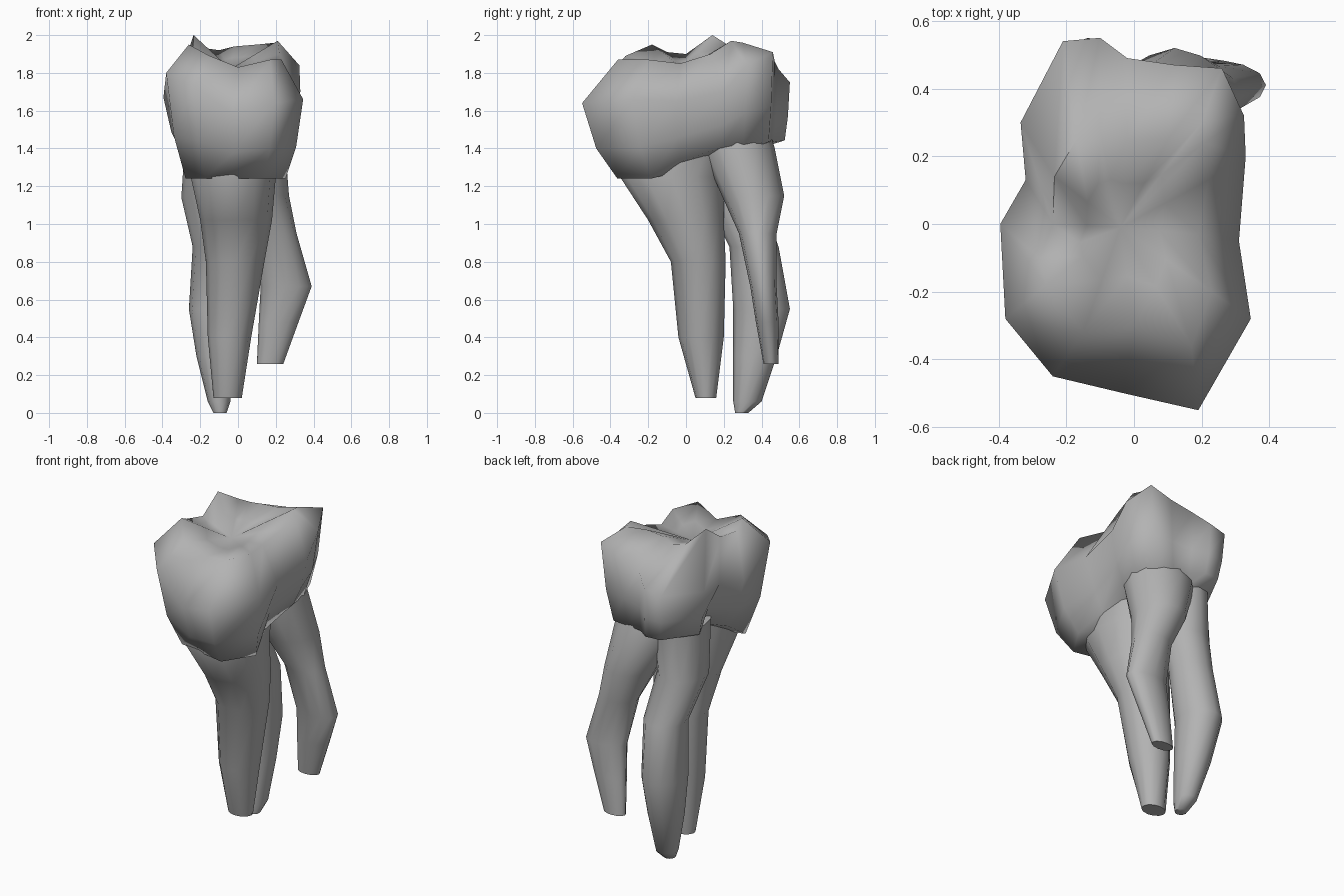
import bpy, bmesh
from math import cos, sin, pi, radians
from mathutils import Vector

cube = bpy.data.objects.get("Cube")
if cube:
    bpy.data.objects.remove(cube, do_unlink=True)

enamel = bpy.data.materials.new("matte_grey")
enamel.use_nodes = True
GREY = (0.45, 0.45, 0.45, 1)
enamel.diffuse_color = GREY
enamel.node_tree.nodes["Principled BSDF"].inputs["Base Color"].default_value = GREY


def loft(name, rings, start, end, angle):
    """Skin closed rings from bottom to top and close both ends with fans."""
    bm = bmesh.new()
    loops = [[bm.verts.new(p) for p in ring] for ring in rings]
    n = len(loops[0])
    for low, high in zip(loops, loops[1:]):
        for i in range(n):
            j = (i + 1) % n
            bm.faces.new((low[i], low[j], high[j], high[i]))
    for loop, tip in ((loops[0], start), (loops[-1], end)):
        centre = bm.verts.new(tip)
        for i in range(n):
            bm.faces.new((loop[i], loop[(i + 1) % n], centre))
    bmesh.ops.recalc_face_normals(bm, faces=bm.faces)
    mesh = bpy.data.meshes.new(name)
    bm.to_mesh(mesh)
    bm.free()
    mesh.materials.append(enamel)
    obj = bpy.data.objects.new(name, mesh)
    bpy.context.collection.objects.link(obj)
    bpy.ops.object.select_all(action="DESELECT")
    obj.select_set(True)
    bpy.context.view_layer.objects.active = obj
    bpy.ops.object.shade_smooth_by_angle(angle=radians(angle))
    return obj


# Crown: widest outline and cusp rim, counter-clockwise from the front notch
widest = [Vector(p) for p in (
    (-.03, -.5, 1.58), (.19, -.55, 1.64), (.345, -.28, 1.66), (.31, -.05, 1.65),
    (.33, .2, 1.7), (.325, .32, 1.84), (.26, .46, 1.91), (.12, .47, 1.86),
    (-.02, .49, 1.82), (-.1, .55, 1.75), (-.21, .54, 1.73), (-.335, .3, 1.7),
    (-.32, .13, 1.68), (-.395, 0, 1.67), (-.38, -.28, 1.8), (-.24, -.45, 1.74))]
rim = [Vector(p) for p in (
    (0, -.3, 1.83), (.17, -.36, 1.87), (.23, -.2, 1.87), (.19, -.03, 1.85),
    (.22, .13, 1.9), (.21, .24, 1.97), (.2, .3, 1.96), (.1, .25, 1.95),
    (-.02, .25, 1.94), (-.1, .27, 1.92), (-.17, .25, 1.93), (-.235, .14, 2),
    (-.24, 0, 1.9), (-.28, -.1, 1.91), (-.26, -.18, 1.95), (-.15, -.32, 1.89))]


def neck_point(p):
    """Gum line: narrower than the crown and rising towards the back."""
    y = p.y * (.66 if p.y < 0 else .95)
    rise = min(.15, max(0, y + .12)) + max(0, y) * .1
    back_lobe = p.x < 0 and p.y > .2
    return Vector((p.x * (.87 if back_lobe else .73), y, 1.24 + rise))


neck = [neck_point(p) for p in widest]
belly = []
for low, high in zip(neck, widest):
    p = low.lerp(high, .6)
    p.z = low.z + (high.z - low.z) * .4
    belly.append(p)

# Pinch the waist on both sides between the front and back lobes
for i, pinch in ((3, .9), (12, .85)):
    belly[i].x *= pinch
    neck[i].x *= pinch

# Chewing surface slopes from the cusps into a shallow pit
pit = Vector((-.04, -.01, 1.82))
fossa = [p.lerp(pit, .5) for p in rim]
loft("crown", [neck, belly, widest, rim, fossa], (0, .05, 1.3), pit, 80)


def root(name, sections, sides=12):
    """Tapering root; each section is z, x range, y range."""
    rings = []
    for z, x0, x1, y0, y1 in sections:
        ring = []
        for i in range(sides):
            a = 2 * pi * i / sides
            ring.append(((x0 + x1) / 2 + cos(a) * (x1 - x0) / 2,
                         (y0 + y1) / 2 + sin(a) * (y1 - y0) / 2, z))
        rings.append(ring)
    ends = [Vector((sum(p[k] for p in r) / sides for k in range(3)))
            for r in (rings[0], rings[-1])]
    loft(name, rings, ends[0], ends[1], 55)


root("front_root", [
    (.08, -.13, .02, .05, .16), (.4, -.16, .07, -.04, .2),
    (.8, -.17, .14, -.08, .21), (1.02, -.2, .18, -.2, .2),
    (1.25, -.25, .2, -.35, .2), (1.4, -.22, .2, -.32, .25)])

root("back_root", [
    (0, -.13, -.06, .26, .33), (.06, -.16, -.04, .25, .4),
    (.3, -.22, -.02, .25, .48), (.55, -.26, -.01, .25, .55),
    (.88, -.24, .01, .23, .49), (1.14, -.3, -.01, .1, .4),
    (1.45, -.28, .02, .03, .42)])

root("left_root", [
    (.26, .1, .24, .41, .49), (.48, .11, .32, .37, .49),
    (.67, .12, .39, .34, .48), (.95, .07, .31, .28, .48),
    (1.15, -.03, .27, .19, .52), (1.4, -.15, .25, .08, .47),
    (1.5, -.15, .23, .08, .44)])
